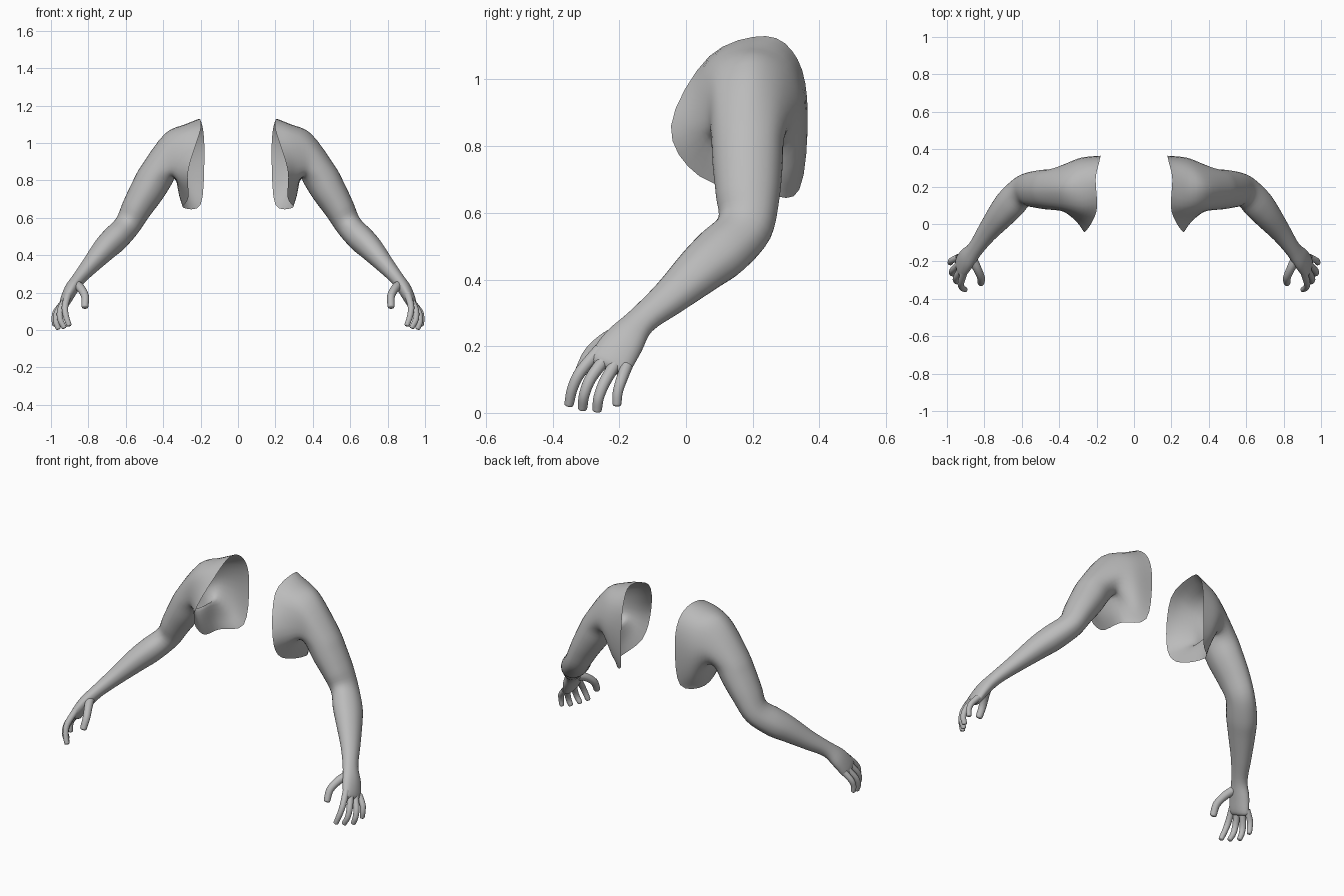
import bpy
import bmesh
import math
from mathutils import Vector

cube = bpy.data.objects.get("Cube")
if cube:
    bpy.data.objects.remove(cube, do_unlink=True)

skin = bpy.data.materials.new("plain grey")
skin.use_nodes = True
grey = (0.5, 0.5, 0.5, 1)
skin.diffuse_color = grey
skin.node_tree.nodes["Principled BSDF"].inputs["Base Color"].default_value = grey

SIDES = 8
STEPS = 4


def smooth(points, closed):
    """Refine a row of points with a Catmull-Rom curve."""
    n = len(points)
    pick = (lambda i: points[i % n]) if closed else (lambda i: points[min(max(i, 0), n - 1)])
    out = []
    for i in range(n if closed else n - 1):
        a, b, c, d = (pick(i + k) for k in (-1, 0, 1, 2))
        for s in range(STEPS):
            t = s / STEPS
            out.append(b + (c - a) * t / 2 + (a * 2 - b * 5 + c * 4 - d) * t**2 / 2
                       + (b * 3 - a - c * 3 + d) * t**3 / 2)
    if not closed:
        out.append(points[-1])
    return out


def tube_rings(path, before=None):
    """Oval rings (centre, front radius, outer radius) square to a path."""
    centres = [Vector(p[:3]) for p in path]
    rings = []
    for i, (c, p) in enumerate(zip(centres, path)):
        prev = centres[i - 1] if i else (before or c)
        t = (centres[min(i + 1, len(path) - 1)] - prev).normalized()
        front = Vector((0, -1, 0))
        front = (front - t * front.dot(t)).normalized()
        outer = front.cross(t)
        rings.append([c + front * math.sin(a) * p[3] + outer * math.cos(a) * p[4]
                      for a in (math.tau * k / SIDES for k in range(SIDES))])
    return rings


def loft(name, rings):
    """Skin smoothed rings, close the far end and mirror to the other side."""
    rows = [smooth(r, True) for r in rings]
    columns = [smooth(list(col), False) for col in zip(*rows)]
    bm = bmesh.new()
    grid = [[bm.verts.new(p) for p in ring] for ring in zip(*columns)]
    n = len(grid[0])
    for r, s in zip(grid, grid[1:]):
        for k in range(n):
            j = (k + 1) % n
            bm.faces.new((r[k], s[k], s[j], r[j]))
    bm.faces.new(grid[-1][::-1])
    bm.normal_update()
    # Outer side of the upper surface must face up and away
    probe = bm.faces[:][(len(grid) // 2) * n]
    if probe.normal.dot(Vector((1, 0, 0.5))) < 0:
        bmesh.ops.reverse_faces(bm, faces=bm.faces[:])
    mesh = bpy.data.meshes.new(name)
    bm.to_mesh(mesh)
    bm.free()
    mesh.materials.append(skin)
    obj = bpy.data.objects.new(name, mesh)
    bpy.context.collection.objects.link(obj)
    for poly in mesh.polygons:
        poly.use_smooth = True
    mirror = obj.modifiers.new("other side", "MIRROR")
    mirror.use_mirror_merge = False
    return obj


# Open shoulder shell: top, then round by the front, underside and back
shell = [
    [(.205, .24, 1.13), (.2, .07, 1.07), (.265, -.045, .86), (.265, .04, .71),
     (.295, .24, .655), (.2, .34, .67), (.18, .365, .9), (.185, .335, 1.06)],
    [(.28, .2, 1.1), (.28, .07, 1.05), (.31, .015, .87), (.3, .06, .76),
     (.315, .22, .72), (.27, .325, .72), (.28, .355, .9), (.28, .31, 1.05)],
    [(.39, .19, 1.05), (.38, .09, 1), (.375, .065, .88), (.345, .085, .82),
     (.335, .2, .815), (.34, .29, .81), (.36, .325, .9), (.37, .28, 1.01)],
]
shell = [[Vector(p) for p in ring] for ring in shell]

# Upper arm, elbow, forearm, wrist and palm
arm = [
    (.435, .185, .83, .11, .095),
    (.485, .185, .745, .105, .092),
    (.545, .185, .645, .095, .08),
    (.595, .175, .555, .085, .07),
    (.66, .11, .485, .088, .072),
    (.715, .045, .43, .078, .065),
    (.79, -.05, .345, .058, .048),
    (.85, -.135, .275, .047, .037),
    (.893, -.185, .215, .062, .036),
    (.925, -.228, .15, .066, .028),
    (.932, -.237, .132, .05, .015),
]
loft("shouldered_arms", shell + tube_rings(arm, Vector((.38, .19, .92))))

# Fingers and thumbs: root radius and joint positions
digits = {
    "index_fingers": (.019, [(.908, -.258, .19), (.925, -.315, .125),
                             (.92, -.34, .075), (.905, -.35, .03)]),
    "middle_fingers": (.019, [(.922, -.24, .165), (.95, -.285, .105),
                              (.95, -.305, .055), (.932, -.31, .018)]),
    "ring_fingers": (.019, [(.932, -.21, .15), (.967, -.245, .09),
                            (.973, -.262, .045), (.963, -.266, .013)]),
    "little_fingers": (.018, [(.938, -.178, .14), (.974, -.195, .095),
                              (.982, -.205, .06), (.98, -.207, .03)]),
    "thumbs": (.025, [(.868, -.175, .245), (.84, -.235, .222),
                      (.818, -.285, .18), (.818, -.312, .13)]),
}
for name, (radius, joints) in digits.items():
    path = [(*p, radius * (1 - i / 12), radius * (1 - i / 12))
            for i, p in enumerate(joints)]
    # Rounded tip
    end = Vector(joints[-1])
    along = (end - Vector(joints[-2])).normalized()
    for reach, size in ((.45, .6), (.6, .2)):
        path.append((*(end + along * radius * reach), radius * size, radius * size))
    loft(name, tube_rings(path))
